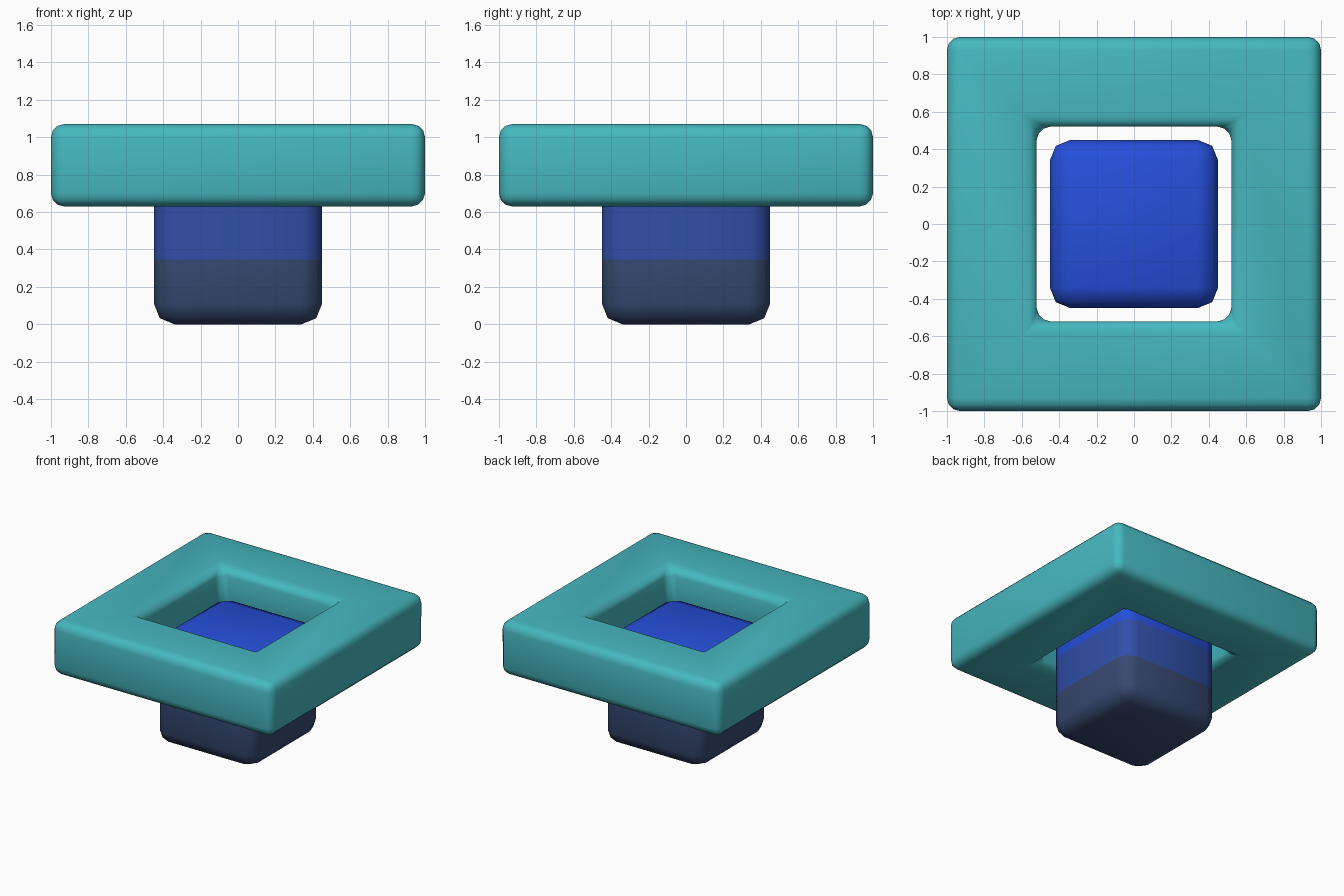
import bpy, bmesh
from mathutils import Vector

if "Cube" in bpy.data.objects:
    bpy.data.objects.remove(bpy.data.objects["Cube"])


def material(name, rgb):
    """Flat colour from 0-255 sRGB values."""
    lin = [((c / 255 + 0.055) / 1.055) ** 2.4 for c in rgb]
    m = bpy.data.materials.new(name)
    m.diffuse_color = (*lin, 1)
    m.use_nodes = True
    m.node_tree.nodes["Principled BSDF"].inputs["Base Color"].default_value = m.diffuse_color
    return m


def finish(name, bm, mats):
    for f in bm.faces:
        f.smooth = True
    me = bpy.data.meshes.new(name)
    bm.to_mesh(me)
    bm.free()
    for m in mats:
        me.materials.append(m)
    ob = bpy.data.objects.new(name, me)
    bpy.context.collection.objects.link(ob)
    return ob


teal = material("teal", (70, 184, 192))
navy = material("dark navy", (55, 73, 114))
mid = material("mid blue", (48, 79, 168))
bright = material("bright blue", (37, 79, 218))

# Square frame: four mitred sides around a square hole
bm = bmesh.new()
corners = [(-1, -1), (1, -1), (1, 1), (-1, 1)]
ring = lambda r, z: [bm.verts.new((x * r, y * r, z)) for x, y in corners]
loops = [ring(1, 0.63), ring(1, 1.07), ring(0.52, 1.07), ring(0.52, 0.63)]
for k in range(4):
    a, b = loops[k], loops[(k + 1) % 4]
    for i in range(4):
        j = (i + 1) % 4
        bm.faces.new((a[i], a[j], b[j], b[i]))
bmesh.ops.recalc_face_normals(bm, faces=bm.faces[:])
frame = finish("square_frame", bm, [teal])
bev = frame.modifiers.new("rounded_edges", 'BEVEL')
bev.width = 0.07
bev.segments = 3
bev.limit_method = 'ANGLE'

# Central block: rounded cube, cut into colour bands by height
bm = bmesh.new()
bmesh.ops.create_cube(bm, size=0.9)
bmesh.ops.translate(bm, verts=bm.verts[:], vec=(0, 0, 0.45))
bmesh.ops.bevel(bm, geom=bm.edges[:], offset=0.11, offset_type='OFFSET',
                segments=2, profile=0.5, affect='EDGES')
bands = (0.345, 0.66)
for z in bands:
    bmesh.ops.bisect_plane(bm, geom=bm.verts[:] + bm.edges[:] + bm.faces[:],
                           plane_co=Vector((0, 0, z)), plane_no=Vector((0, 0, 1)))
for f in bm.faces:
    f.material_index = sum(f.calc_center_median().z > z for z in bands)
finish("centre_block", bm, [navy, mid, bright])
